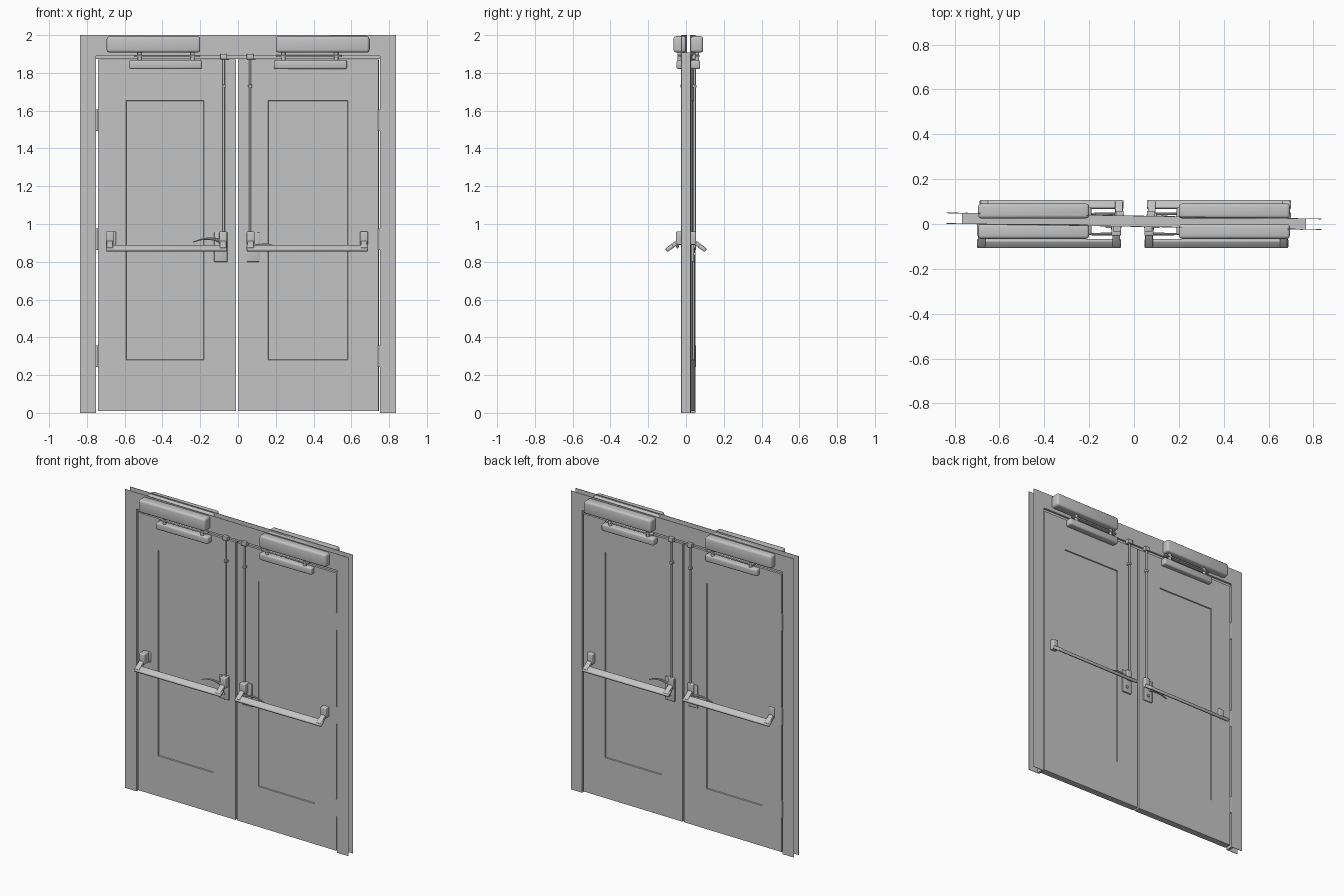
import bpy, bmesh, math
from mathutils import Matrix, Vector

if "Cube" in bpy.data.objects:
    bpy.data.objects.remove(bpy.data.objects["Cube"])

grey = bpy.data.materials.new("painted_grey")
grey.diffuse_color = (0.55, 0.55, 0.55, 1)
grey.use_nodes = True
grey.node_tree.nodes["Principled BSDF"].inputs["Base Color"].default_value = grey.diffuse_color

# the door set sits slightly twisted relative to its hardware
TILT = Matrix.Translation((0, 0.0125, 0)) @ Matrix.Rotation(-0.0162, 4, 'Z')


def finish(name, bm, bevel=0.0, matrix=None, segments=3):
    bmesh.ops.recalc_face_normals(bm, faces=bm.faces)
    if bevel:
        bmesh.ops.bevel(bm, geom=bm.edges[:], offset=bevel, segments=segments,
                        affect='EDGES', profile=0.5)
    me = bpy.data.meshes.new(name)
    bm.to_mesh(me)
    bm.free()
    if matrix:
        me.transform(matrix)
    me.materials.append(grey)
    ob = bpy.data.objects.new(name, me)
    bpy.context.collection.objects.link(ob)
    bpy.ops.object.select_all(action='DESELECT')
    bpy.context.view_layer.objects.active = ob
    ob.select_set(True)
    bpy.ops.object.shade_smooth_by_angle(angle=math.radians(35))
    return ob


def add_box(bm, x0, x1, y0, y1, z0, z1):
    c = Vector(((x0 + x1) / 2, (y0 + y1) / 2, (z0 + z1) / 2))
    m = Matrix.Translation(c) @ Matrix.Diagonal(
        (abs(x1 - x0), abs(y1 - y0), abs(z1 - z0), 1))
    bmesh.ops.create_cube(bm, size=1, matrix=m)


def box(name, x0, x1, y0, y1, z0, z1, bevel=0.0, matrix=None):
    bm = bmesh.new()
    add_box(bm, x0, x1, y0, y1, z0, z1)
    return finish(name, bm, bevel, matrix)


def tube(name, x, y, z0, z1, r, matrix=None):
    bm = bmesh.new()
    bmesh.ops.create_cone(bm, cap_ends=True, segments=12, radius1=r, radius2=r,
                          depth=z1 - z0,
                          matrix=Matrix.Translation((x, y, (z0 + z1) / 2)))
    return finish(name, bm, 0, matrix)


def slanted(name, x0, x1, y, z, length, thick, bevel):
    """Box along x whose section leans down and out from the door."""
    bm = bmesh.new()
    add_box(bm, x0, x1, -length / 2, length / 2, -thick / 2, thick / 2)
    m = Matrix.Translation((0, y, z)) @ Matrix.Rotation(math.radians(35), 4, 'X')
    return finish(name, bm, bevel, m)


# frame: thin flat flanges on both faces, joined by a lining and a stop
for side, y in (("front", -0.025), ("back", 0.022)):
    bm = bmesh.new()
    outline = [(-0.836, 0), (-0.836, 2), (0.836, 2), (0.836, 0),
               (0.765, 0), (0.765, 1.905), (-0.765, 1.905), (-0.765, 0)]
    face = bm.faces.new([bm.verts.new((x, y, z)) for x, z in outline])
    ext = bmesh.ops.extrude_face_region(bm, geom=[face])
    bmesh.ops.translate(bm, vec=(0, 0.003, 0), verts=[
        v for v in ext["geom"] if isinstance(v, bmesh.types.BMVert)])
    finish(side + "_frame_flange", bm, 0, TILT)
for s, side in ((-1, "left"), (1, "right")):
    box(side + "_jamb_lining", s * 0.752, s * 0.767, -0.025, 0.025, 0, 1.905,
        0, TILT)
box("header_lining", -0.767, 0.767, -0.025, 0.025, 1.89, 1.907, 0, TILT)
box("header_stop", -0.752, 0.752, -0.012, 0.012, 1.873, 1.891, 0, TILT)


# door leaves with a shallow recessed panel on both faces
def leaf(name, x0, x1, px0, px1):
    pz0, pz1 = 0.28, 1.655
    bm = bmesh.new()
    add_box(bm, x0, x1, -0.022, 0.022, 0.01, 1.87)
    for co, no in (((px0, 0, 0), (1, 0, 0)), ((px1, 0, 0), (1, 0, 0)),
                   ((0, 0, pz0), (0, 0, 1)), ((0, 0, pz1), (0, 0, 1))):
        bmesh.ops.bisect_plane(bm, geom=bm.verts[:] + bm.edges[:] + bm.faces[:],
                               plane_co=co, plane_no=no)
    bm.normal_update()
    panels = []
    for f in bm.faces:
        c = f.calc_center_median()
        if abs(f.normal.y) > 0.9 and px0 < c.x < px1 and pz0 < c.z < pz1:
            panels.append(f)
    bmesh.ops.inset_individual(bm, faces=panels, thickness=0.004, depth=-0.006)
    finish(name, bm, 0, TILT)


leaf("left_door_leaf", -0.742, -0.011, -0.593, -0.18)
leaf("right_door_leaf", 0.0, 0.745, 0.159, 0.582)

# hinges
for s, side in ((-1, "left"), (1, "right")):
    for z in (0.30, 0.92, 1.55):
        tube(side + "_hinge", s * 0.748, 0.022 * -s, z - 0.057, z + 0.057,
             0.006, TILT)


# lever: tapered crescent
def lever(name, s, x, z):
    bm = bmesh.new()
    rings = []
    n = 8
    for i in range(n + 1):
        t = i / n
        cx = x + s * 0.14 * t
        cz = z + 0.014 * math.sin(t * math.pi) - 0.008 * t
        h = 0.009 * (1 - 0.75 * t)
        w = 0.007 * (1 - 0.4 * t)
        rings.append([bm.verts.new((cx, -0.045 + w * math.cos(a),
                                    cz + h * math.sin(a)))
                      for a in [k * math.tau / 8 for k in range(8)]])
    for a, b in zip(rings, rings[1:]):
        for k in range(8):
            bm.faces.new((a[k], a[(k + 1) % 8], b[(k + 1) % 8], b[k]))
    bm.faces.new(rings[0])
    bm.faces.new(rings[-1][::-1])
    return finish(name, bm)


# front hardware, later turned half round for the back
bars, others = [], []
for s, side in ((-1, "left"), (1, "right")):
    shift = 0.0 if s < 0 else -0.012
    outer, inner = s * 0.70 + shift, s * 0.058 + shift

    # push bar, its arms and end brackets
    bars.append(slanted(side + "_push_bar", min(outer, inner), max(outer, inner),
                        -0.087, 0.872, 0.044, 0.02, 0.007))
    for end, e0, e1 in (("outer", outer, outer - s * 0.042),
                        ("inner", inner, inner + s * 0.042)):
        lo, hi = min(e0, e1), max(e0, e1)
        bars.append(box(f"{side}_{end}_bar_bracket", lo, hi, -0.053, 0.004,
                        0.89, 0.96, 0.006))
        bars.append(slanted(f"{side}_{end}_bar_arm", lo + 0.004, hi - 0.004,
                            -0.067, 0.888, 0.075, 0.022, 0.004))
    # lock plate, keyhole cylinder and lever behind the bar
    p0, p1 = inner - s * 0.002, inner + s * 0.068
    others.append(box(side + "_lock_plate", min(p0, p1), max(p0, p1),
                      -0.018, 0.0, 0.80, 0.955, 0.003))
    bm = bmesh.new()
    bmesh.ops.create_cone(
        bm, cap_ends=True, segments=16, radius1=0.01, radius2=0.01, depth=0.022,
        matrix=Matrix.Translation((inner + s * 0.034, -0.014, 0.84))
        @ Matrix.Rotation(math.pi / 2, 4, 'X'))
    others.append(finish(side + "_keyhole_cylinder", bm))
    bars.append(lever(side + "_lever", s, inner + s * 0.04,
                      0.912 if s < 0 else 0.88))

    # vertical latch rod with guide and top strike
    rx = s * 0.07 - 0.006
    others.append(tube(side + "_latch_rod", rx, -0.021, 0.95, 1.895, 0.006))
    others.append(box(side + "_rod_guide", rx - 0.01, rx + 0.01, -0.03, -0.005,
                      1.722, 1.738, 0.003))
    others.append(box(side + "_rod_strike", rx - 0.018, rx + 0.018, -0.034,
                      -0.005, 1.872, 1.9, 0.003))

    # closer: rounded cover, link arm, pivots and slide rail
    def span(a, b):
        return min(s * a, s * b), max(s * a, s * b)
    a, b = span(0.695, 0.20)
    others.append(box(side + "_closer_cover", a, b, -0.066, 0.0, 1.908, 1.994,
                      0.014))
    a, b = span(0.55, 0.20)
    others.append(box(side + "_closer_arm", a, b, -0.046, -0.022, 1.884, 1.894,
                      0.002))
    for px in (0.52, 0.24):
        others.append(tube(side + "_closer_pivot", s * px, -0.034, 1.86, 1.915,
                           0.011))
    a, b = span(0.577, 0.19)
    others.append(box(side + "_closer_rail", a, b, -0.05, 0.0, 1.82, 1.867,
                      0.01))

# back hardware: half-turn copies
for group, pivot in ((bars, 0.0), (others, 0.0125)):
    m = (Matrix.Translation((0, 2 * pivot, 0)) @ Matrix.Rotation(math.pi, 4, 'Z'))
    for ob in group:
        copy = ob.copy()
        copy.data = ob.data.copy()
        copy.data.transform(m)
        copy.name = "back_" + ob.name
        bpy.context.collection.objects.link(copy)
